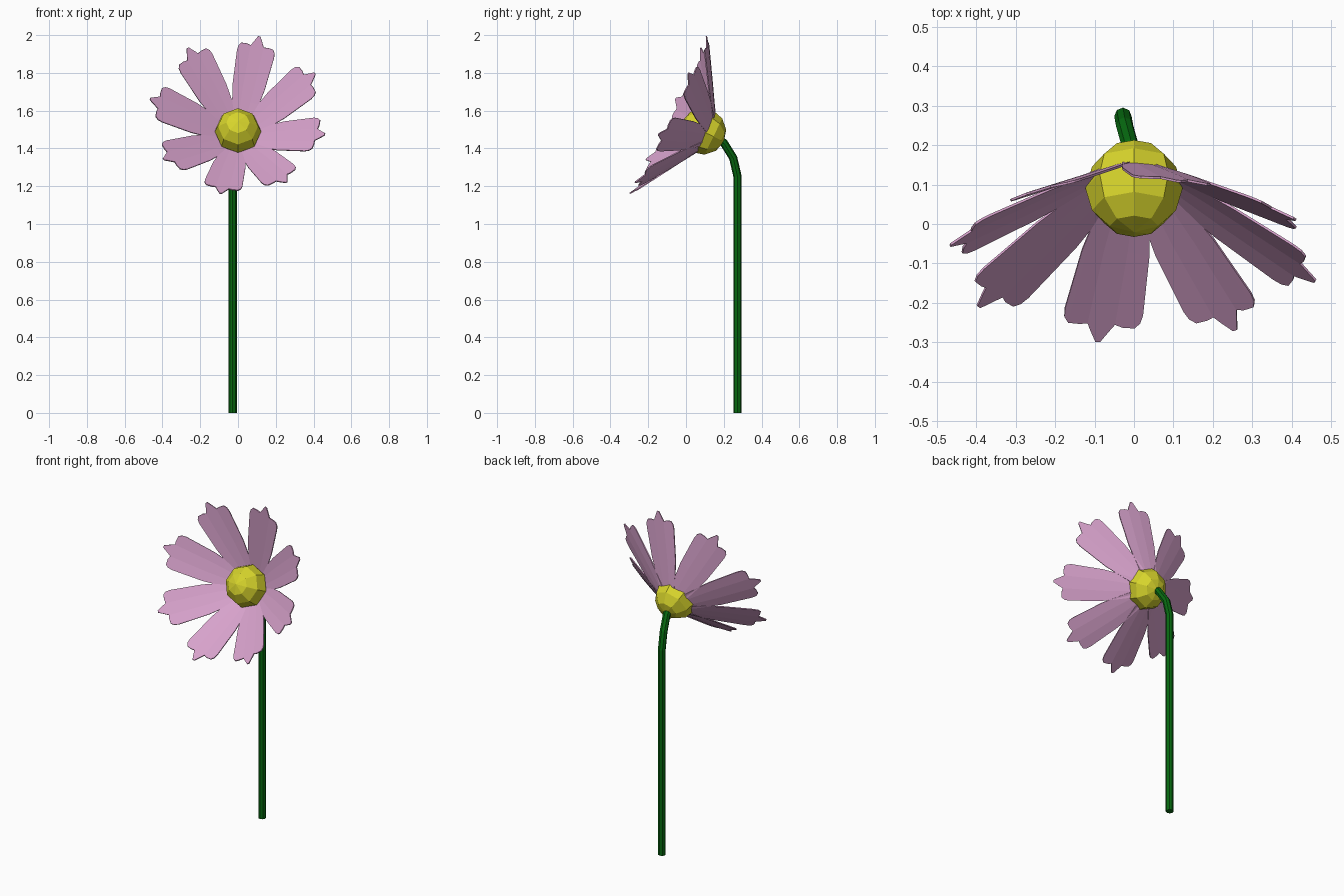
import bpy, bmesh, math
from mathutils import Matrix

if "Cube" in bpy.data.objects:
    bpy.data.objects.remove(bpy.data.objects["Cube"])


def material(name, rgb):
    m = bpy.data.materials.new(name)
    m.diffuse_color = (*rgb, 1)
    m.use_nodes = True
    m.node_tree.nodes["Principled BSDF"].inputs["Base Color"].default_value = m.diffuse_color
    return m


PINK = material("petal pink", (0.68, 0.36, 0.60))
YELLOW = material("centre yellow", (0.68, 0.66, 0.025))
GREEN = material("stem green", (0.002, 0.14, 0.005))

# The flower head faces forward and a little upward
HEAD = Matrix.Translation((0, 0.09, 1.49)) @ Matrix.Rotation(math.radians(64), 4, 'X')


def add_object(name, bm, mat, matrix):
    mesh = bpy.data.meshes.new(name)
    bm.to_mesh(mesh)
    bm.free()
    mesh.materials.append(mat)
    obj = bpy.data.objects.new(name, mesh)
    obj.matrix_world = matrix
    bpy.context.collection.objects.link(obj)
    return obj


# Flower centre: low-poly ball with its pole along the flower axis
bm = bmesh.new()
bmesh.ops.create_uvsphere(bm, u_segments=8, v_segments=6, radius=0.123)
add_object("flower_centre", bm, YELLOW, HEAD)

# Petal: thin sheet, (radius, half width) rows and a rounded, toothed tip (cross position, radius)
ROWS = [(0.03, 0.03), (0.11, 0.058), (0.17, 0.073), (0.236, 0.087)]
TIP = [(-1, 0.39), (-0.97, 0.412), (-0.85, 0.427), (-0.55, 0.43), (-0.35, 0.428), (-0.25, 0.445),
       (-0.06, 0.474), (0.06, 0.474), (0.25, 0.442), (0.35, 0.426), (0.55, 0.43),
       (0.85, 0.427), (0.97, 0.412), (1, 0.39)]
# Small differences in petal direction, in degrees
TURN = [-3, -3, -2.5, 0.5, 0, 0, 0, -1]


def petal(index):
    bm = bmesh.new()

    def point(r, half, t):
        # three flat lengthwise strips, the outer two lifted slightly
        lift = 0.09 * half * max(0, abs(t) - 0.35)
        return bm.verts.new((r, half * t, 0.6 * r - 0.08 + lift))

    grid = [[point(r, half, t) for t, _ in TIP] for r, half in ROWS]
    grid.append([point(r, 0.101, t) for t, r in TIP])
    for a, b in zip(grid, grid[1:]):
        for i in range(len(TIP) - 1):
            bm.faces.new((a[i], b[i], b[i + 1], a[i + 1]))
    turn = Matrix.Rotation(math.radians(45 * index - 11.25 + TURN[index]), 4, 'Z')
    obj = add_object(f"petal_{index + 1}", bm, PINK, HEAD @ turn)
    solid = obj.modifiers.new("thickness", 'SOLIDIFY')
    solid.thickness = 0.006
    solid.offset = 0


for k in range(8):
    petal(k)

# Stem: straight stalk that bends over into the back of the flower
path = [(-0.028, 0.273, 0), (-0.028, 0.273, 1.25), (-0.024, 0.25, 1.35),
        (-0.01, 0.20, 1.43), (0, 0.13, 1.48)]
curve = bpy.data.curves.new("stem", 'CURVE')
curve.dimensions = '3D'
curve.bevel_depth = 0.022
curve.bevel_resolution = 2
curve.use_fill_caps = True
spline = curve.splines.new('POLY')
spline.points.add(len(path) - 1)
for p, co in zip(spline.points, path):
    p.co = (*co, 1)
spline.use_smooth = False
curve.materials.append(GREEN)
stem = bpy.data.objects.new("stem", curve)
bpy.context.collection.objects.link(stem)
bpy.context.view_layer.objects.active = stem
stem.select_set(True)
bpy.ops.object.convert(target='MESH')
